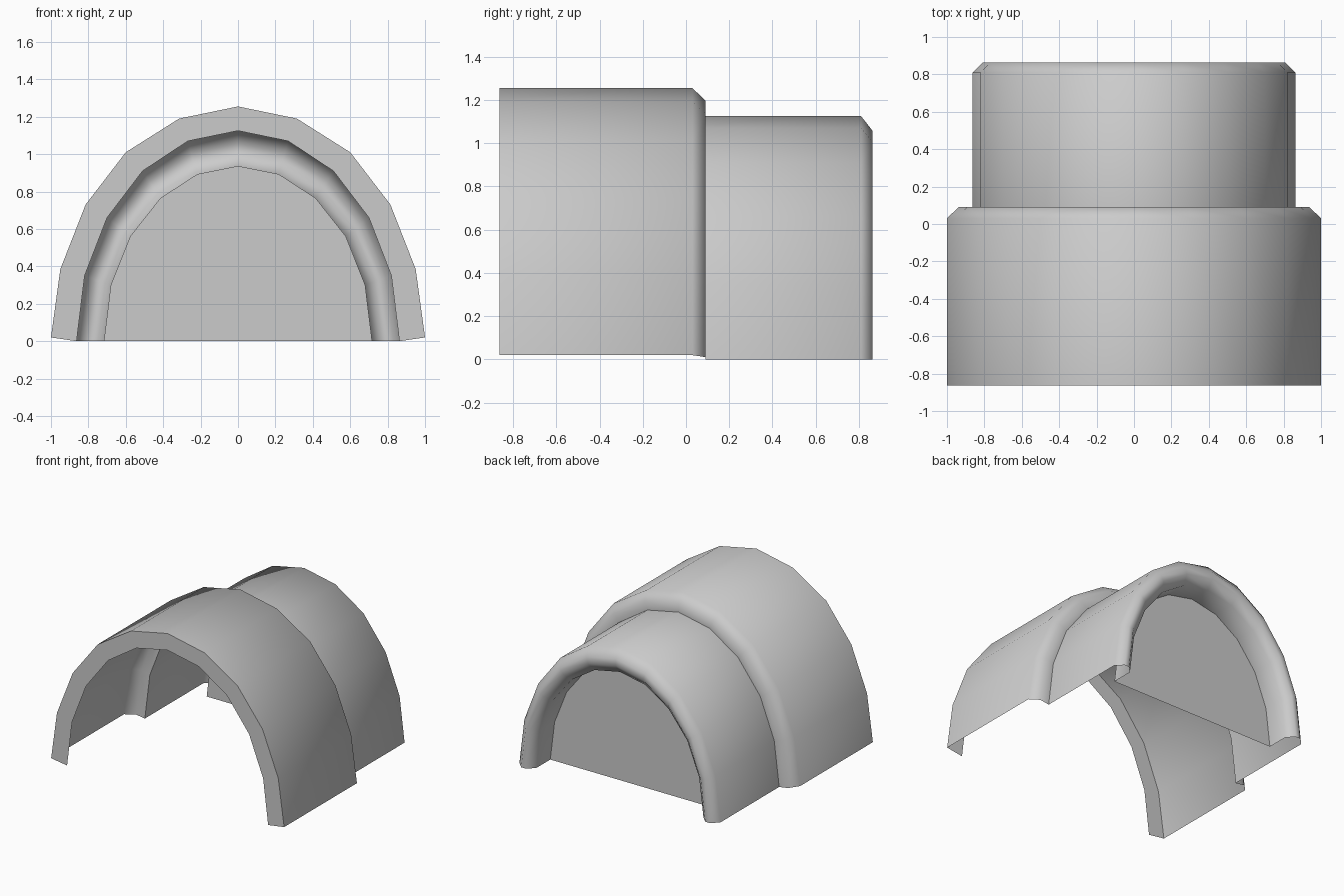
import bpy, math

if "Cube" in bpy.data.objects:
    bpy.data.objects.remove(bpy.data.objects["Cube"])

# Half arch outlines (x, z) from foot to crown: outer, middle and inner
OUTER = [(1.0, .02), (.95, .385), (.815, .73), (.60, 1.01), (.315, 1.19), (0, 1.255)]
MIDDLE = [(.863, 0), (.82, .35), (.70, .66), (.51, .91), (.268, 1.07), (0, 1.125)]
INNER = [(.717, 0), (.68, .30), (.577, .56), (.415, .765), (.218, .893), (0, .937)]


def arch(t):
    """Full arch outline; t = 0 outer, 1 middle, 2 inner."""
    a, b, f = (OUTER, MIDDLE, t) if t <= 1 else (MIDDLE, INNER, t - 1)
    half = [(p[0] + (q[0] - p[0]) * f, p[1] + (q[1] - p[1]) * f) for p, q in zip(a, b)]
    return half + [(-x, z) for x, z in reversed(half[:-1])]


def make(name, verts, faces):
    mesh = bpy.data.meshes.new(name)
    mesh.from_pydata(verts, [], faces)
    obj = bpy.data.objects.new(name, mesh)
    bpy.context.collection.objects.link(obj)
    return obj


def loft(name, path):
    """Open sheet swept through arches given as (t, y)."""
    verts = [(x, y, z) for t, y in path for x, z in arch(t)]
    n = len(arch(0))
    faces = [(i * n + j, (i + 1) * n + j, (i + 1) * n + j + 1, i * n + j + 1)
             for i in range(len(path) - 1) for j in range(n - 1)]
    obj = make(name, verts, faces)
    bpy.ops.object.select_all(action='DESELECT')
    obj.select_set(True)
    bpy.context.view_layer.objects.active = obj
    bpy.ops.object.shade_smooth_by_angle(angle=math.radians(55))
    return obj


PANEL_Y = .64

# Large front arch: flat front flange, skin, chamfer and step down
loft("front_arch", [(1, -.863), (0, -.863), (0, .03), (.45, .09), (1, .09)])

# Smaller rear arch: skin, chamfered rim and inner return to the panel
loft("rear_arch", [(1, .09), (1, .81), (1.36, .863), (1.64, .863), (2, .81), (2, PANEL_Y)])

# Recessed back panel closing the rear arch
pts = [(x, PANEL_Y, z) for x, z in arch(2)]
make("back_panel", pts, [tuple(reversed(range(len(pts))))])
